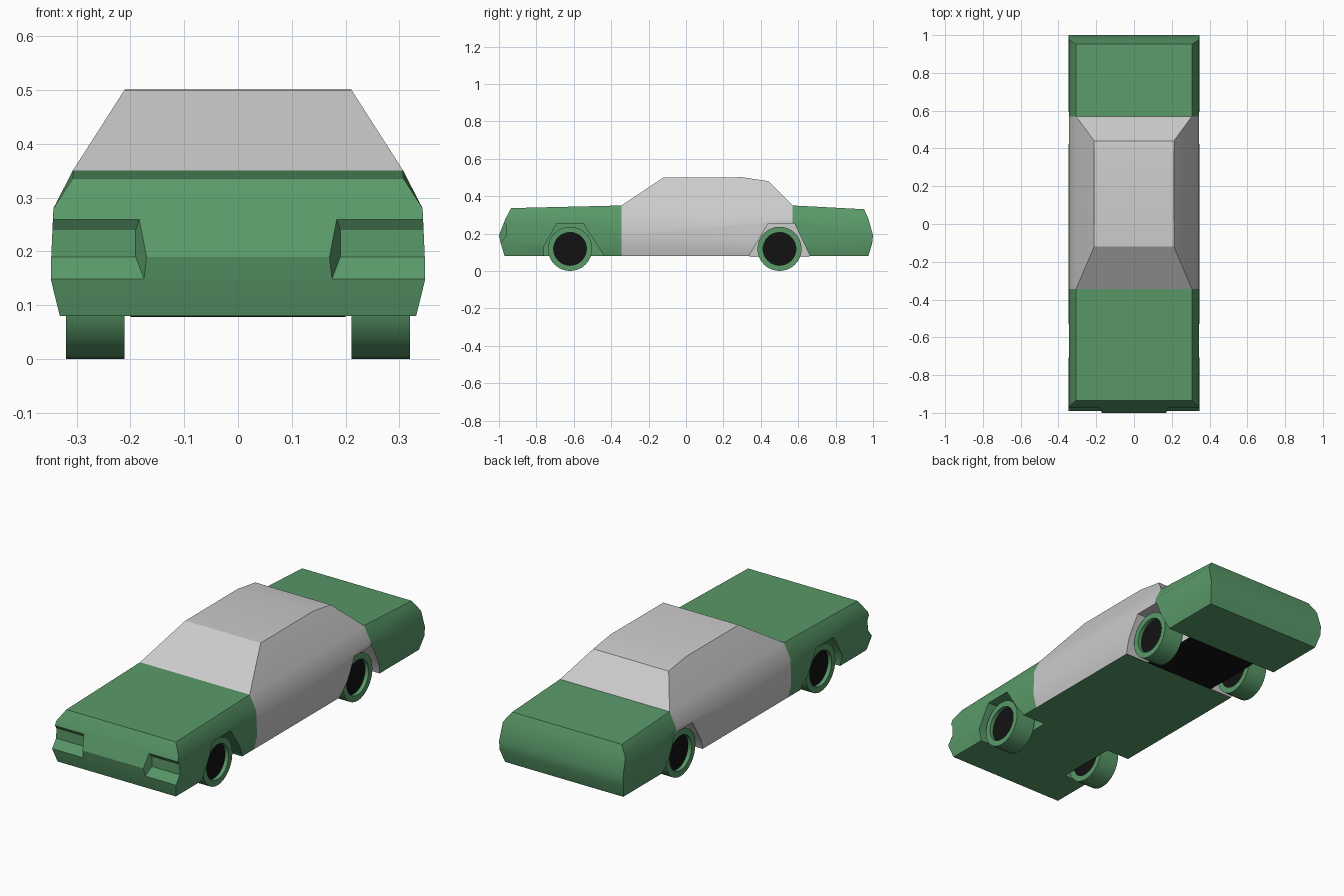
import bpy, bmesh, math
from mathutils import Vector

if "Cube" in bpy.data.objects:
    bpy.data.objects.remove(bpy.data.objects["Cube"])


def material(name, rgb):
    m = bpy.data.materials.new(name)
    m.diffuse_color = (*rgb, 1)
    m.use_nodes = True
    m.node_tree.nodes["Principled BSDF"].inputs["Base Color"].default_value = m.diffuse_color
    return m


GREEN = material("green_paint", (0.10, 0.32, 0.14))
BLACK = material("black", (0.006, 0.006, 0.006))


def make(name, bm, mats):
    bmesh.ops.recalc_face_normals(bm, faces=bm.faces)
    me = bpy.data.meshes.new(name)
    bm.to_mesh(me)
    bm.free()
    for m in mats:
        me.materials.append(m)
    ob = bpy.data.objects.new(name, me)
    bpy.context.collection.objects.link(ob)
    return ob


def activate(ob):
    bpy.ops.object.select_all(action='DESELECT')
    ob.select_set(True)
    bpy.context.view_layer.objects.active = ob


def smooth(ob, angle=31):
    activate(ob)
    bpy.ops.object.shade_smooth_by_angle(angle=math.radians(angle))


def hull(name, points, mats, index=0):
    bm = bmesh.new()
    for p in points:
        bm.verts.new(p)
    bmesh.ops.convex_hull(bm, input=bm.verts)
    for f in bm.faces:
        f.material_index = index
    ob = make(name, bm, mats)
    ob.hide_render = True
    return ob


# Body shell: one cross-section carried through four stations
XS = [0.331, 0.347, 0.347, 0.343, 0.307]
ZS = [0.08, 0.145, 0.19, 0.28]
stations = [
    ([-0.97, -0.99, -1.0, -0.965, -0.935], 0.336),
    ([-0.345] * 5, 0.35),
    ([0.57] * 5, 0.35),
    ([0.975, 0.995, 1.0, 0.975, 0.952], 0.33),
]
bm = bmesh.new()
rings = []
for ys, top in stations:
    half = list(zip(XS, ys, ZS + [top]))
    ring = half + [(-x, y, z) for x, y, z in reversed(half)]
    rings.append([bm.verts.new(p) for p in ring])
for s in range(3):
    a, b = rings[s], rings[s + 1]
    for k in range(10):
        if s == 1 and k == 4:
            continue  # cabin sits here
        j = (k + 1) % 10
        f = bm.faces.new((a[k], a[j], b[j], b[k]))
        f.material_index = 1 if s == 1 and k != 9 else 0
for ring in (rings[0], rings[3]):
    for k in range(4):
        bm.faces.new((ring[k], ring[k + 1], ring[8 - k], ring[9 - k]))

# Cabin: windscreen, roof and rear window strip, plus two sides
roof = [(-0.12, 0.5), (0.3, 0.501), (0.44, 0.48)]
sides = []
for sign, k in ((1, 4), (-1, 5)):
    sides.append([rings[1][k]]
                 + [bm.verts.new((sign * 0.211, y, z)) for y, z in roof]
                 + [rings[2][k]])
for i in range(4):
    f = bm.faces.new((sides[0][i], sides[0][i + 1], sides[1][i + 1], sides[1][i]))
    f.material_index = 1
for side in sides:
    bm.faces.new(side).material_index = 1
body = make("car_body", bm, [GREEN, None])

# Cutters: wheel arches and headlight recesses, on both sides
front_arch = [(-0.76, 0.0), (-0.76, 0.13), (-0.69, 0.255), (-0.55, 0.255), (-0.44, 0.085), (-0.44, 0.0)]
rear_arch = [(0.34, 0.0), (0.34, 0.085), (0.44, 0.255), (0.58, 0.255), (0.66, 0.085), (0.66, 0.0)]
cutters = []
for s in (1, -1):
    for label, arch, index in (("front", front_arch, 0), ("rear", rear_arch, 1)):
        pts = [(s * x, y, z) for x in (0.2, 0.45) for y, z in arch]
        cutters.append(hull(label + "_arch_cutter", pts, [GREEN, None], index))
    pts = [(s * x, -1.02, z) for x in (0.16, 0.45) for z in (0.11, 0.33)]
    pts += [(s * x, -0.96, z) for x in (0.19, 0.45) for z in (0.19, 0.24)]
    cutters.append(hull("headlight_cutter", pts, [GREEN, None]))
for c in cutters:
    mod = body.modifiers.new("cut", 'BOOLEAN')
    mod.operation = 'DIFFERENCE'
    mod.solver = 'EXACT'
    mod.object = c
    activate(body)
    bpy.ops.object.modifier_apply(modifier=mod.name)
    bpy.data.objects.remove(c)
smooth(body)

# Dark underside panel between the rear wheels
bm = bmesh.new()
bmesh.ops.create_cube(bm, size=1)
for v in bm.verts:
    v.co = Vector((v.co.x * 0.4, 0.5 + v.co.y * 0.32, 0.08 + v.co.z * 0.004))
make("rear_underside_panel", bm, [BLACK])

# Wheels: lathed tyre with a sunken dark hub
R = 0.118
profile = [(0.211, 0), (0.211, 0.09), (0.211, R), (0.32, R), (0.32, 0.088), (0.3, 0.088), (0.3, 0)]
for label, y in (("front", -0.62), ("rear", 0.5)):
    for side, s in (("right", 1), ("left", -1)):
        bm = bmesh.new()
        vs = [bm.verts.new((s * x, y, R + r)) for x, r in profile]
        es = [bm.edges.new(p) for p in zip(vs, vs[1:])]
        bmesh.ops.spin(bm, geom=vs + es, cent=(0, y, R), axis=(1, 0, 0),
                       angle=math.tau, steps=32)
        bmesh.ops.remove_doubles(bm, verts=bm.verts, dist=1e-4)
        for f in bm.faces:
            c = f.calc_center_median()
            f.material_index = int(math.hypot(c.y - y, c.z - R) < 0.08)
        smooth(make(f"{label}_{side}_wheel", bm, [GREEN, BLACK]))
